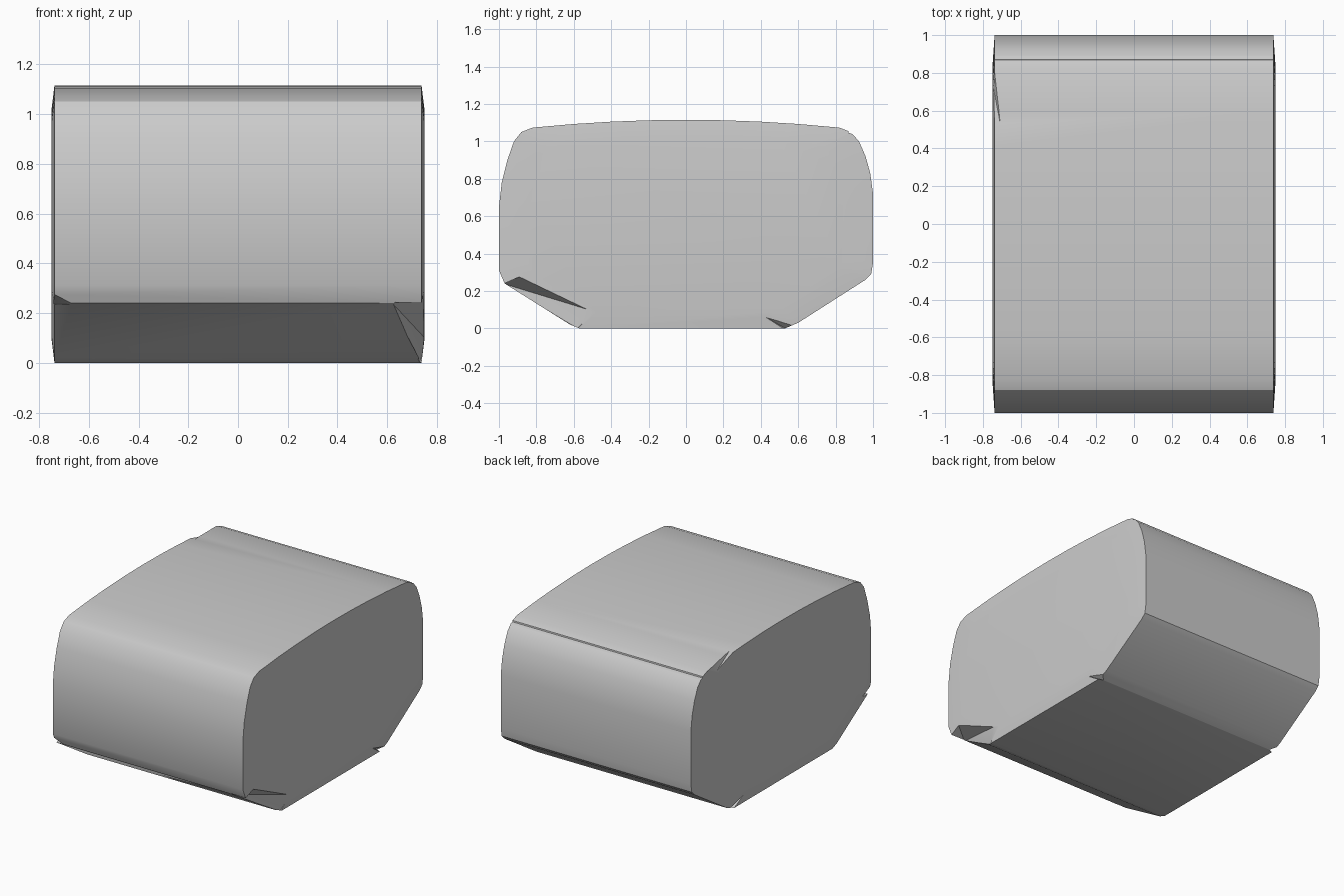
import bpy, bmesh, math
from mathutils import Vector

cube = bpy.data.objects.get("Cube")
if cube:
    bpy.data.objects.remove(cube, do_unlink=True)

# Single plain grey
grey = bpy.data.materials.new("light grey")
grey.use_nodes = True
color = (0.6, 0.6, 0.6, 1)
grey.diffuse_color = color
grey.node_tree.nodes["Principled BSDF"].inputs["Base Color"].default_value = color

# Side outline of the shell as (y, z)
top_y = [0.82, 0.6, 0.4, 0.2, 0, -0.2, -0.4, -0.6, -0.82]
outline = [(-0.62, 0.02), (-0.57, 0), (0.53, 0), (0.6, 0.03), (0.96, 0.26),
           (0.99, 0.29), (1, 0.35), (1, 0.72), (0.985, 0.83), (0.96, 0.92),
           (0.925, 1.0), (0.88, 1.05)]
outline += [(y, 1.115 - 0.062 * y * y) for y in top_y]
outline += [(-0.88, 1.05), (-0.92, 1.0), (-0.955, 0.9), (-0.985, 0.78),
            (-1, 0.65), (-1, 0.31), (-0.97, 0.24)]

# Shell: outline swept across x, with gently crowned side panels
bm = bmesh.new()
rings = []
for x, scale in ((-0.749, 0.84), (-0.738, 1), (0.738, 1), (0.749, 0.84)):
    rings.append([bm.verts.new((x, y * scale, 0.55 + (z - 0.55) * scale))
                  for y, z in outline])
n = len(outline)
for a, b in zip(rings, rings[1:]):
    for i in range(n):
        j = (i + 1) % n
        bm.faces.new((a[i], a[j], b[j], b[i]))
bm.faces.new(rings[0])
bm.faces.new(rings[-1])
bmesh.ops.recalc_face_normals(bm, faces=bm.faces)
mesh = bpy.data.meshes.new("shell")
bm.to_mesh(mesh)
bm.free()
mesh.materials.append(grey)
shell = bpy.data.objects.new("shell", mesh)
bpy.context.collection.objects.link(shell)


def cut(name, points):
    """Carve the convex hull of the points out of the shell."""
    bm = bmesh.new()
    for p in points:
        bm.verts.new(Vector(p))
    bmesh.ops.convex_hull(bm, input=bm.verts)
    bmesh.ops.recalc_face_normals(bm, faces=bm.faces)
    me = bpy.data.meshes.new(name)
    bm.to_mesh(me)
    bm.free()
    me.materials.append(grey)
    cutter = bpy.data.objects.new(name, me)
    cutter.hide_render = True
    bpy.context.collection.objects.link(cutter)
    mod = shell.modifiers.new(name, 'BOOLEAN')
    mod.operation = 'DIFFERENCE'
    mod.solver = 'EXACT'
    mod.object = cutter
    bpy.context.view_layer.objects.active = shell
    bpy.ops.object.modifier_apply(modifier=name)
    bpy.data.objects.remove(cutter, do_unlink=True)


# Long chamfer on the lower front corner
cut("front_chamfer", [(0.62, -0.98, 0.24), (0.73, -0.58, 0), (0.76, -0.49, 0.09),
                      (0.76, -0.88, 0.28), (0.85, -1.05, 0.2), (0.85, -0.6, -0.05)])
# Small nick on the opposite front corner
cut("front_nick", [(-0.63, -1, 0.235), (-0.76, -1.01, 0.295), (-0.76, -1.01, 0.23),
                   (-0.76, -0.88, 0.24)])
# Nicks at the rear lower corners
for s in (-1, 1):
    cut("rear_nick", [(s * 0.76, 0.39, 0.08), (s * 0.76, 0.58, 0.03),
                      (s * 0.76, 0.54, -0.02), (s * 0.7, 0.55, -0.01)])
# Sliver along the upper rear edge
cut("edge_sliver", [(-0.7, 0.49, 1.11), (-0.76, 0.49, 1.11), (-0.76, 0.9, 1.1),
                    (-0.735, 0.88, 1.1), (-0.75, 0.75, 1.03)])
# Shallow seam across the rear shoulder
cut("rear_seam", [(x, y, z) for x in (-0.8, 0.8)
                  for y, z in ((0.865, 1.075), (0.92, 1.03), (0.87, 1.045))])

bpy.ops.object.select_all(action='DESELECT')
shell.select_set(True)
bpy.context.view_layer.objects.active = shell
bpy.ops.object.shade_smooth_by_angle(angle=math.radians(25))
